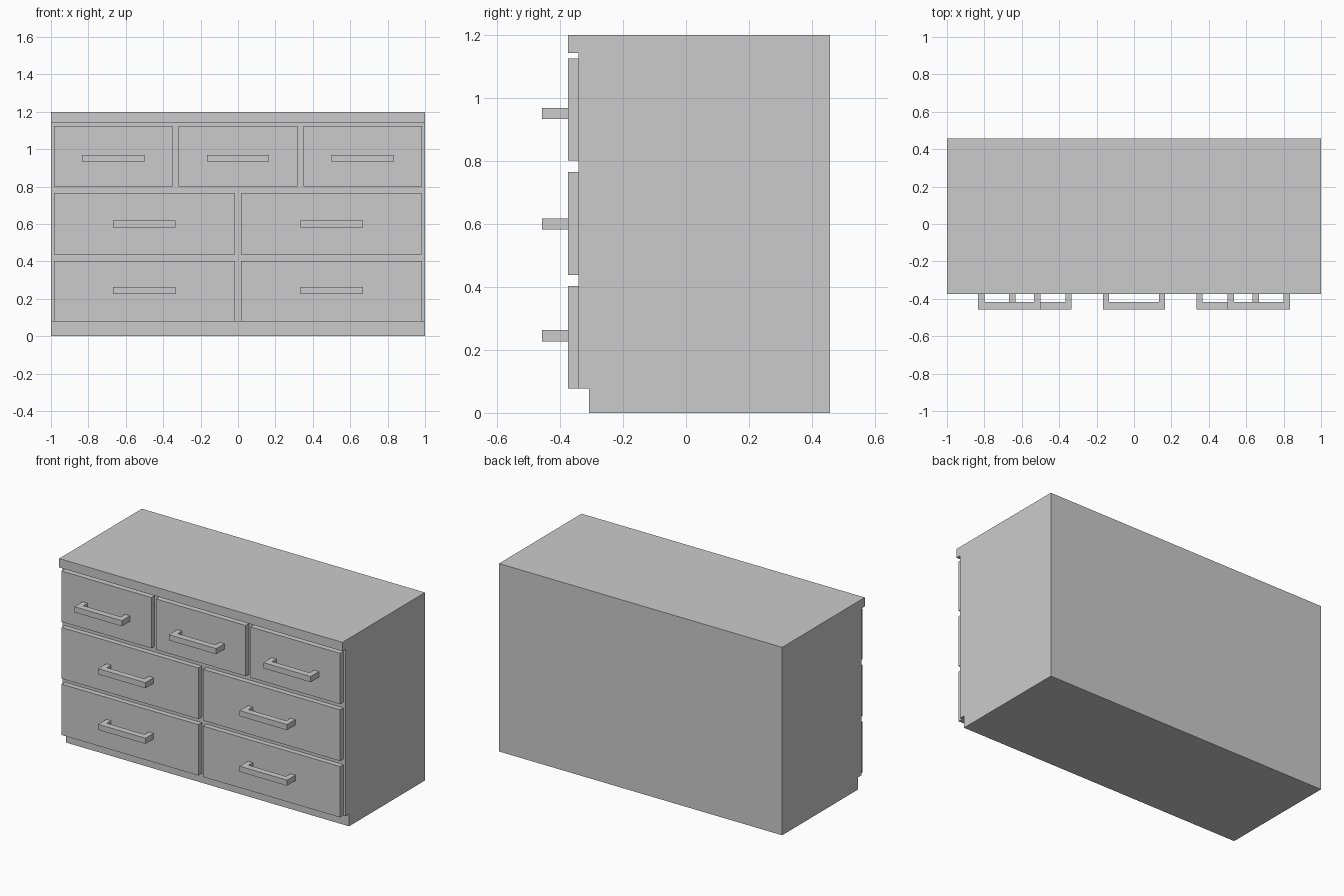
import bpy, bmesh

if "Cube" in bpy.data.objects:
    bpy.data.objects.remove(bpy.data.objects["Cube"])


def extrude(name, pts, vec):
    """Solid made by sweeping a closed polygon along vec."""
    bm = bmesh.new()
    face = bm.faces.new([bm.verts.new(p) for p in pts])
    res = bmesh.ops.extrude_face_region(bm, geom=[face], use_keep_orig=True)
    verts = [g for g in res["geom"] if isinstance(g, bmesh.types.BMVert)]
    bmesh.ops.translate(bm, verts=verts, vec=vec)
    bmesh.ops.recalc_face_normals(bm, faces=bm.faces)
    me = bpy.data.meshes.new(name)
    bm.to_mesh(me)
    bm.free()
    ob = bpy.data.objects.new(name, me)
    bpy.context.collection.objects.link(ob)
    return ob


TOP, CARCASS, PLINTH, BACK, GRIP = -0.375, -0.342, -0.308, 0.458, -0.458

# Carcass: side profile with overhanging top and recessed plinth
profile = [(BACK, 0), (BACK, 1.2), (TOP, 1.2), (TOP, 1.143),
           (CARCASS, 1.143), (CARCASS, 0.078), (PLINTH, 0.078), (PLINTH, 0)]
extrude("carcass", [(-1, y, z) for y, z in profile], (2, 0, 0))


def drawer(tag, x0, x1, z0, z1, hx, hz):
    # Drawer front panel
    extrude("drawer_front_" + tag,
            [(x0, CARCASS, z0), (x1, CARCASS, z0), (x1, CARCASS, z1), (x0, CARCASS, z1)],
            (0, TOP - CARCASS, 0))
    # U-shaped bar handle
    w, t, bar = 0.167, 0.034, -0.418
    u = [(-w, TOP), (-w, GRIP), (w, GRIP), (w, TOP),
         (w - t, TOP), (w - t, bar), (t - w, bar), (t - w, TOP)]
    extrude("handle_" + tag, [(hx + x, y, hz - 0.018) for x, y in u], (0, 0, 0.036))


# Rows: number of drawers, bottom, top, handle height
rows = [(2, 0.078, 0.403, 0.245), (2, 0.438, 0.765, 0.6), (3, 0.801, 1.125, 0.951)]
gap = 0.0165
for r, (n, z0, z1, hz) in enumerate(rows):
    for i in range(n):
        left, right = -1 + 2 * i / n, -1 + 2 * (i + 1) / n
        drawer(f"{r + 1}_{i + 1}", left + gap, right - gap, z0, z1, (left + right) / 2, hz)
